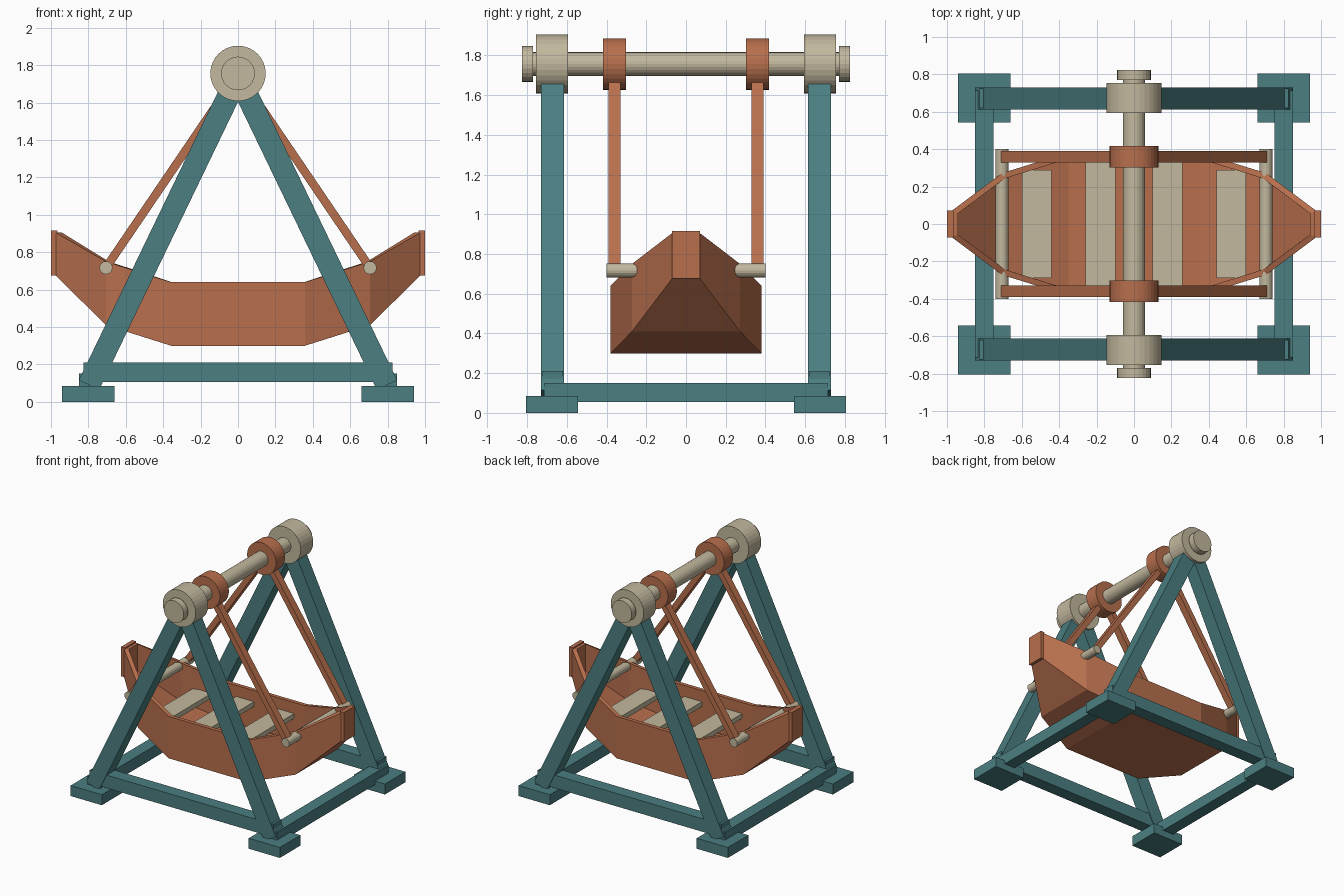
import bpy, bmesh
from math import pi, atan2, hypot
from mathutils import Matrix

if "Cube" in bpy.data.objects:
    bpy.data.objects.remove(bpy.data.objects["Cube"])


def material(name, rgb):
    m = bpy.data.materials.new(name)
    m.diffuse_color = (*rgb, 1)
    m.use_nodes = True
    m.node_tree.nodes["Principled BSDF"].inputs["Base Color"].default_value = m.diffuse_color
    return m


TEAL = material("teal_paint", (0.07, 0.21, 0.22))
ORANGE = material("orange_paint", (0.48, 0.16, 0.075))
CREAM = material("cream_paint", (0.54, 0.48, 0.34))


def finish(bm, name, mat):
    bmesh.ops.recalc_face_normals(bm, faces=bm.faces)
    mesh = bpy.data.meshes.new(name)
    bm.to_mesh(mesh)
    bm.free()
    mesh.materials.append(mat)
    ob = bpy.data.objects.new(name, mesh)
    bpy.context.collection.objects.link(ob)
    return ob


def box(name, centre, size, mat, tilt=0):
    bm = bmesh.new()
    m = Matrix.Translation(centre) @ Matrix.Rotation(tilt, 4, 'Y') @ Matrix.Diagonal((*size, 1))
    bmesh.ops.create_cube(bm, size=1, matrix=m)
    return finish(bm, name, mat)


def beam(name, a, b, y, width, depth, mat):
    """Square bar in an xz plane from a to b."""
    dx, dz = b[0] - a[0], b[1] - a[1]
    return box(name, ((a[0] + b[0]) / 2, y, (a[1] + b[1]) / 2),
               (width, depth, hypot(dx, dz)), mat, atan2(dx, dz))


def rod(name, x, y, z, radius, length, mat, sides=32):
    """Cylinder lying along y."""
    bm = bmesh.new()
    m = Matrix.Translation((x, y, z)) @ Matrix.Rotation(pi / 2, 4, 'X')
    bmesh.ops.create_cone(bm, cap_ends=True, segments=sides, radius1=radius,
                          radius2=radius, depth=length, matrix=m)
    return finish(bm, name, mat)


AXLE_Z = 1.756
PIVOT = (0.706, 0.717)

# Axle across the top
rod("axle", 0, 0, AXLE_Z, 0.06, 1.6, CREAM, 24)

for s in (-1, 1):
    # Bearings, end caps and swing collars
    rod("bearing_hub", 0, s * 0.674, AXLE_Z, 0.148, 0.16, CREAM)
    rod("axle_cap", 0, s * 0.797, AXLE_Z, 0.09, 0.055, CREAM, 24)
    rod("swing_collar", 0, s * 0.36, AXLE_Z, 0.13, 0.115, ORANGE)
    # Base beams
    box("long_base_beam", (0, s * 0.672, 0.158), (1.65, 0.105, 0.105), TEAL)
    box("cross_base_beam", (s * 0.8, 0, 0.103), (0.1, 1.43, 0.095), TEAL)
    # Hull crossbar and stem plate
    rod("hull_crossbar", s * PIVOT[0], 0, PIVOT[1], 0.035, 0.8, CREAM, 16)
    box("stem_plate", (s * 0.983, 0, 0.796), (0.034, 0.142, 0.24), ORANGE)
    # Benches
    box("inner_bench", (s * 0.18, 0, 0.53), (0.16, 0.7, 0.04), CREAM)
    box("outer_bench", (s * 0.52, 0, 0.53), (0.16, 0.58, 0.04), CREAM)
    for t in (-1, 1):
        # Feet, legs and hanging arms
        box("foot", (s * 0.8, t * 0.674, 0.0425), (0.28, 0.262, 0.085), TEAL)
        beam("support_leg", (s * 0.797, 0.09), (s * 0.025, 1.69), t * 0.672, 0.12, 0.117, TEAL)
        beam("swing_arm", (s * PIVOT[0], PIVOT[1]), (s * 0.03, AXLE_Z - 0.044),
             t * 0.36, 0.045, 0.06, ORANGE)

# Hull: x, half width, bottom z, rim z for one half, mirrored to the other
half = [(0.358, 0.38, 0.30, 0.64), (0.706, 0.272, 0.41, 0.75), (0.975, 0.07, 0.676, 0.905)]
stations = [(-x, w, b, r) for x, w, b, r in reversed(half)] + half
bm = bmesh.new()
rows = [[bm.verts.new((x, y, z)) for y, z in ((-w, r), (-w, b), (w, b), (w, r))]
        for x, w, b, r in stations]
for p, q in zip(rows, rows[1:]):
    for i in range(3):
        bm.faces.new((p[i], p[i + 1], q[i + 1], q[i]))
bm.faces.new(rows[0])
bm.faces.new(rows[-1])
hull = finish(bm, "boat_hull", ORANGE)
# Make sure the shell thickens inward
floor = max(hull.data.polygons, key=lambda f: f.area if abs(f.normal.z) > 0.9 else 0)
if floor.normal.z > 0:
    hull.data.flip_normals()
mod = hull.modifiers.new("wall", 'SOLIDIFY')
mod.thickness = 0.032
mod.offset = -1
mod.use_even_offset = True
